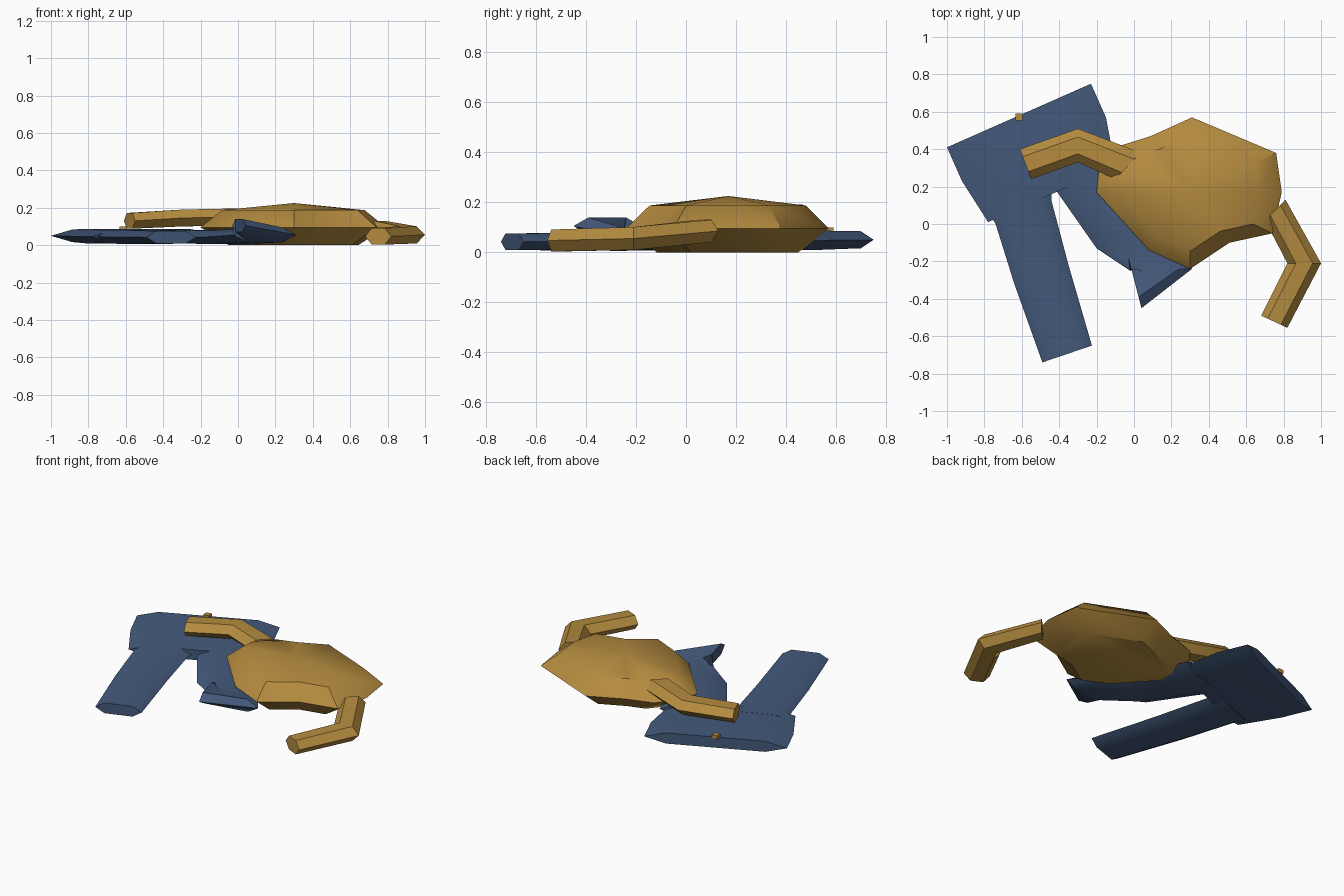
import bpy, bmesh, math
from mathutils import Vector

if "Cube" in bpy.data.objects:
    bpy.data.objects.remove(bpy.data.objects["Cube"])


def material(name, rgb):
    m = bpy.data.materials.new(name)
    m.use_nodes = True
    m.diffuse_color = (*rgb, 1)
    m.node_tree.nodes["Principled BSDF"].inputs["Base Color"].default_value = (*rgb, 1)
    return m


MUSTARD = material("mustard cloth", (0.46, 0.26, 0.05))
DENIM = material("denim blue", (0.058, 0.102, 0.2))


def loft(name, rings, mat, angle=40, apex=None):
    """Skin closed rings of equal length, cap the ends, optionally with a peak."""
    bm = bmesh.new()
    rows = [[bm.verts.new(p) for p in ring] for ring in rings]
    n = len(rows[0])
    for a, b in zip(rows, rows[1:]):
        for i in range(n):
            j = (i + 1) % n
            bm.faces.new((a[i], a[j], b[j], b[i]))
    bm.faces.new(rows[0])
    if apex:
        tip = bm.verts.new(apex)
        for i in range(n):
            bm.faces.new((rows[-1][i], rows[-1][(i + 1) % n], tip))
    else:
        bm.faces.new(rows[-1])
    bmesh.ops.recalc_face_normals(bm, faces=bm.faces)
    me = bpy.data.meshes.new(name)
    bm.to_mesh(me)
    bm.free()
    ob = bpy.data.objects.new(name, me)
    bpy.context.collection.objects.link(ob)
    me.materials.append(mat)
    bpy.ops.object.select_all(action="DESELECT")
    ob.select_set(True)
    bpy.context.view_layer.objects.active = ob
    bpy.ops.object.shade_smooth_by_angle(angle=math.radians(angle))
    return ob


def flat_tube(name, stations, mat, inset=0.22):
    """Flattened six-sided tube; a station is two edge points, mid height, half height."""
    rings = []
    for a, b, z, h in stations:
        a, b, up = Vector((*a, z)), Vector((*b, z)), Vector((0, 0, h))
        p, q = a.lerp(b, inset), a.lerp(b, 1 - inset)
        rings.append([a, p + up, q + up, b, q - up, p - up])
    return loft(name, rings, mat)


# Crumpled jacket body: one outline scaled into rings around the peak
outline = [(-0.2, 0.17), (-0.19, 0.28), (-0.07, 0.42), (0.09, 0.47), (0.31, 0.57),
           (0.76, 0.38), (0.79, 0.17), (0.74, -0.05), (0.51, -0.1), (0.3, -0.24),
           (0.08, -0.14)]
cx, cy = 0.3, 0.17
body = [[(cx + (x - cx) * s, cy + (y - cy) * s, z) for x, y in outline]
        for s, z in ((0.7, 0), (1, 0.095), (0.77, 0.187))]
loft("jacket_body", body, MUSTARD, apex=(cx, cy, 0.225))

# Sleeves
flat_tube("jacket_right_sleeve", [
    ((-0.61, 0.4), (-0.55, 0.24), 0.13, 0.042),
    ((-0.3, 0.51), (-0.3, 0.33), 0.145, 0.045),
    ((0.04, 0.38), (-0.1, 0.24), 0.15, 0.045)], MUSTARD, 0.25)
flat_tube("jacket_left_sleeve", [
    ((0.81, 0.13), (0.7, 0.02), 0.085, 0.045),
    ((1.0, -0.21), (0.82, -0.21), 0.055, 0.046),
    ((0.82, -0.555), (0.68, -0.49), 0.047, 0.044)], MUSTARD, 0.25)

# Trousers: waist and hips, then the two legs
flat_tube("trouser_hips", [
    ((-1.0, 0.41), (-0.23, 0.75), 0.05, 0.034),
    ((-0.92, 0.23), (-0.15, 0.57), 0.048, 0.039),
    ((-0.78, 0.01), (-0.1, 0.31), 0.045, 0.032)], DENIM, 0.15)
flat_tube("trouser_right_leg", [
    ((-0.8, 0.1), (-0.44, 0.24), 0.045, 0.036),
    ((-0.74, 0.0), (-0.44, 0.12), 0.045, 0.037),
    ((-0.64, -0.32), (-0.35, -0.22), 0.043, 0.037),
    ((-0.49, -0.74), (-0.225, -0.65), 0.042, 0.033)], DENIM, 0.2)
flat_tube("trouser_left_leg", [
    ((-0.47, 0.26), (-0.08, 0.38), 0.045, 0.035),
    ((-0.41, 0.17), (-0.05, 0.3), 0.045, 0.036),
    ((-0.2, -0.13), (0.12, 0.03), 0.042, 0.036),
    ((-0.02, -0.25), (0.31, -0.24), 0.055, 0.04),
    ((-0.03, -0.18), (0.04, -0.45), 0.105, 0.034)], DENIM, 0.22)

# Waist button
bpy.ops.mesh.primitive_cube_add(size=1, location=(-0.615, 0.572, 0.088))
button = bpy.context.object
button.name = "waist_button"
button.scale = (0.036, 0.036, 0.024)
button.data.materials.append(MUSTARD)
